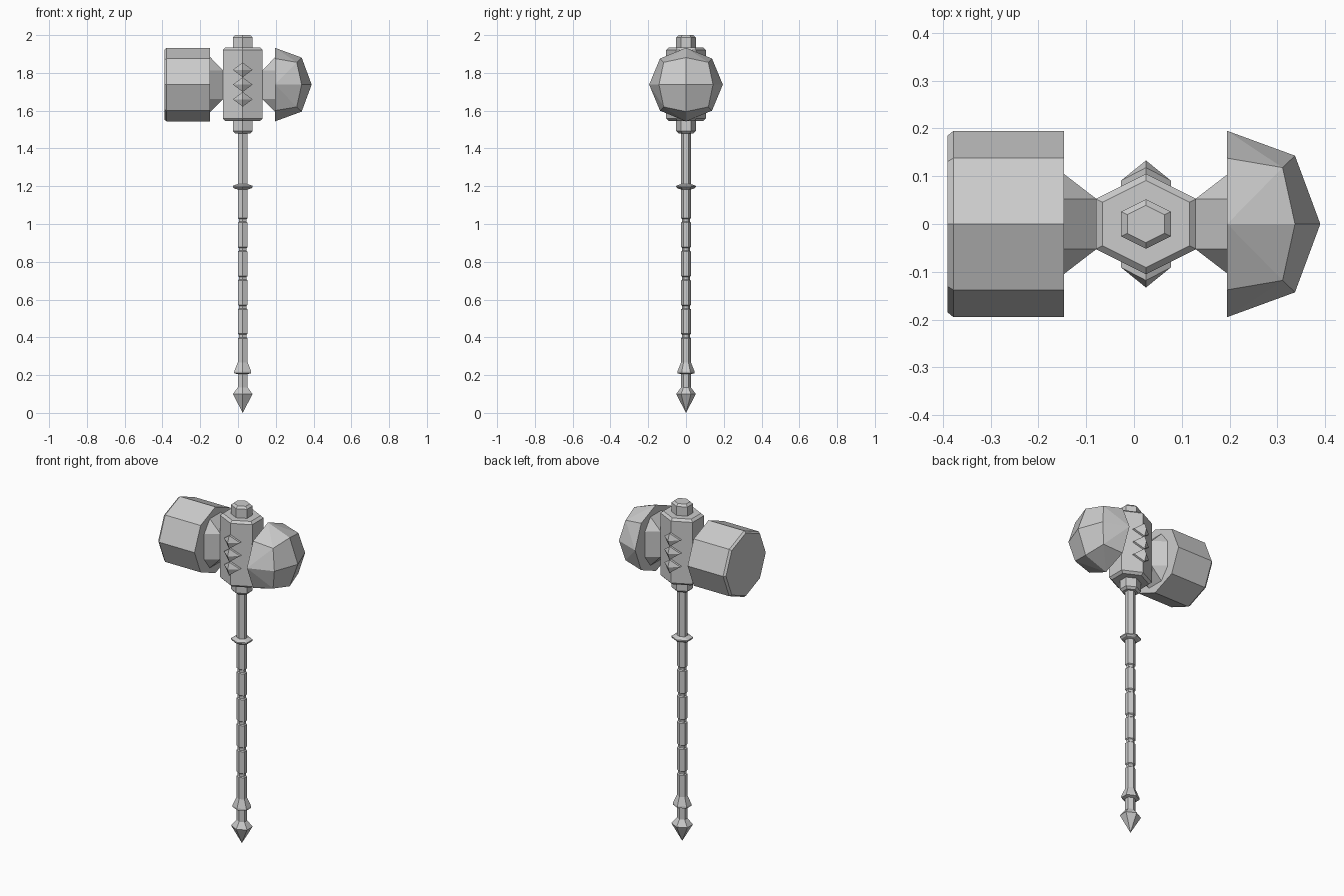
import bpy, bmesh, math
from mathutils import Vector

old = bpy.data.objects.get("Cube")
if old:
    bpy.data.objects.remove(old, do_unlink=True)

AXIS_X = 0.025      # shaft centre line
HEAD_Z = 1.738      # height of the hammer axis

steel = bpy.data.materials.new("grey_steel")
steel.use_nodes = True
steel.diffuse_color = (0.6, 0.6, 0.6, 1)
steel.node_tree.nodes["Principled BSDF"].inputs["Base Color"].default_value = (0.6, 0.6, 0.6, 1)


def finish(name, bm):
    bmesh.ops.recalc_face_normals(bm, faces=bm.faces)
    mesh = bpy.data.meshes.new(name)
    bm.to_mesh(mesh)
    bm.free()
    mesh.materials.append(steel)
    ob = bpy.data.objects.new(name, mesh)
    bpy.context.collection.objects.link(ob)
    return ob


def hex_ring(z, r):
    """Hexagon with corners at front and back, as wide as it is deep."""
    angles = [math.radians(90 + 60 * i) for i in range(6)]
    stretch = 1 / math.cos(math.pi / 6)
    return [Vector((AXIS_X + r * math.cos(a) * stretch, r * math.sin(a), z)) for a in angles]


def oct_ring(x, r):
    """Octagon around the hammer axis, corner up."""
    angles = [math.radians(45 * i) for i in range(8)]
    return [Vector((x, r * math.cos(a), HEAD_Z + r * math.sin(a))) for a in angles]


def loft(name, ring, profile):
    """Join rings given as (position, radius) into a closed solid."""
    bm = bmesh.new()
    rings = [[bm.verts.new(p) for p in ring(t, r)] for t, r in profile]
    for a, b in zip(rings, rings[1:]):
        for i in range(len(a)):
            j = (i + 1) % len(a)
            bm.faces.new((a[i], a[j], b[j], b[i]))
    for end, (_, r) in ((rings[0], profile[0]), (rings[-1], profile[-1])):
        if r > 0:
            bm.faces.new(end)
    bmesh.ops.remove_doubles(bm, verts=bm.verts, dist=0.0001)
    return finish(name, bm)


def hull(name, points):
    bm = bmesh.new()
    for p in points:
        bm.verts.new(p)
    bmesh.ops.convex_hull(bm, input=bm.verts)
    bmesh.ops.dissolve_limit(bm, angle_limit=math.radians(6), verts=bm.verts, edges=bm.edges)
    return finish(name, bm)


# Shaft: pointed pommel, flared ring, grooved grip, guard ring
GRIP = 0.026
shaft = [(0, 0), (0.10, 0.052), (0.135, GRIP), (0.205, GRIP), (0.21, 0.045), (0.22, 0.045), (0.268, GRIP)]
for i in range(5):
    z = 0.395 + 0.153 * i
    shaft += [(z, GRIP), (z + 0.005, 0.02), (z + 0.019, 0.02), (z + 0.024, GRIP)]
shaft += [(1.183, GRIP), (1.188, 0.045), (1.195, 0.052), (1.202, 0.052), (1.212, GRIP), (1.5, GRIP)]
loft("shaft", hex_ring, shaft)

# Hexagonal core with collar and cap
loft("collar", hex_ring, [(1.48, 0.04), (1.492, 0.052), (1.55, 0.052)])
loft("head_core", hex_ring, [(1.545, 0.091), (1.558, 0.105), (1.922, 0.105), (1.935, 0.091)])
loft("top_cap", hex_ring, [(1.93, 0.052), (1.988, 0.052), (2.0, 0.039)])

# Flat hammer face on the right, chamfered at its outer rim
loft("hammer_block", oct_ring, [(-0.39, 0.185), (-0.378, 0.195), (-0.147, 0.195)])

# Faceted blunt striker on the left
striker = oct_ring(0.195, 0.195) + [Vector((0.39, 0, HEAD_Z))]
striker += oct_ring(0.337, 0.143)[::2] + oct_ring(0.311, 0.167)[1::2]
hull("faceted_striker", striker)

# Necks flare from a rectangle on the core to a clipped rectangle
for side, label in ((-1, "right"), (1, "left")):
    inner = AXIS_X + side * 0.103
    outer = AXIS_X + side * 0.172
    points = []
    for sy in (-1, 1):
        for sz in (-1, 1):
            points += [(inner, sy * 0.052, HEAD_Z + sz * 0.075),
                       (outer, sy * 0.105, HEAD_Z + sz * 0.075),
                       (outer, sy * 0.052, HEAD_Z + sz * 0.145)]
    hull(label + "_neck", points)

# Three diamond studs on the front and back corners of the core
for sy, label in ((-1, "front"), (1, "back")):
    for i in (-1, 0, 1):
        z = HEAD_Z + i * 0.078
        points = [(AXIS_X, sy * 0.133, z)]
        for s in (-1, 1):
            for lift in (0, 0.014):
                points += [(AXIS_X + s * 0.052, sy * (0.077 + lift), z),
                           (AXIS_X, sy * (0.104 + lift), z + s * 0.039)]
        hull(f"{label}_stud_{i + 2}", points)
